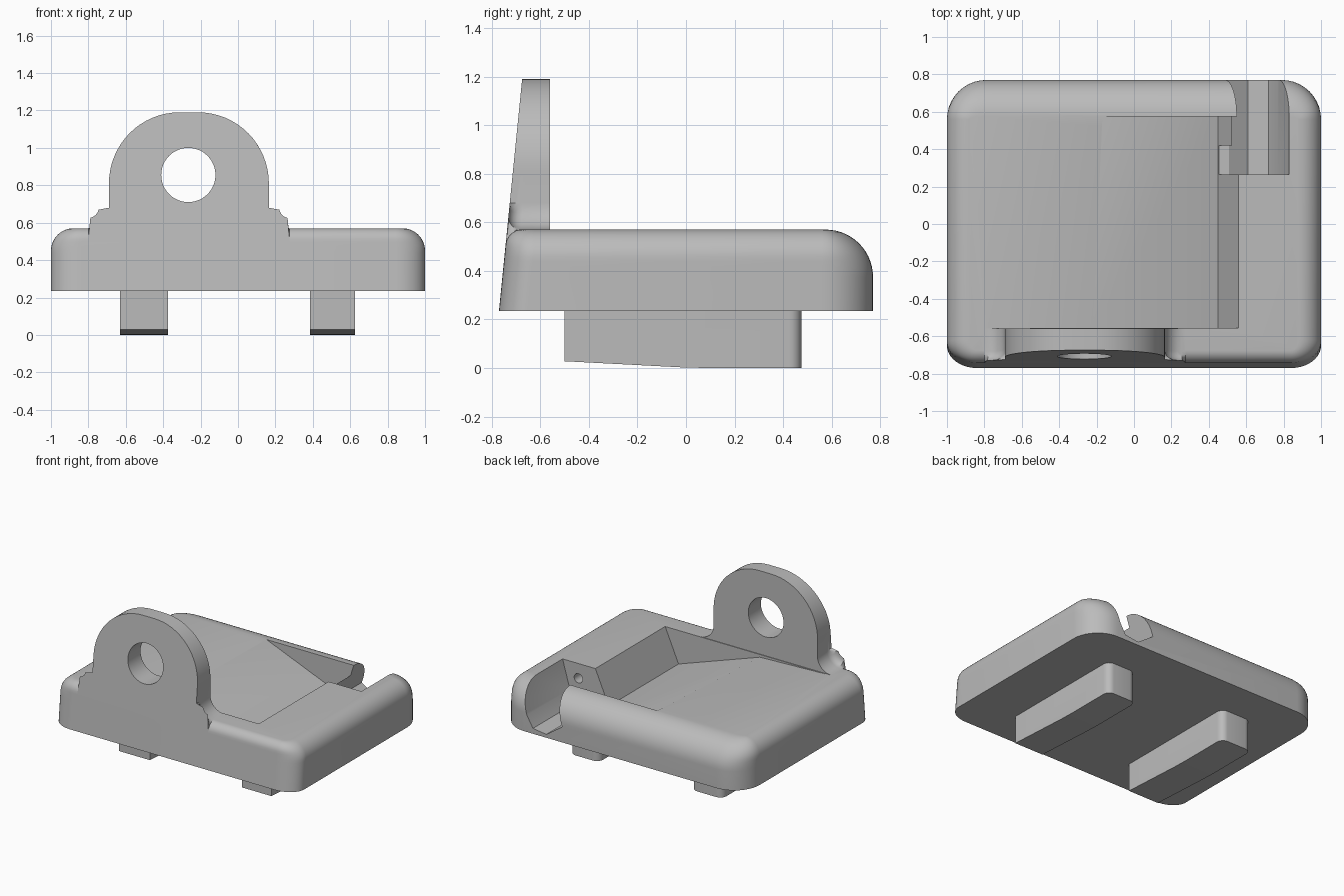
import bpy
import bmesh
from math import sin, cos, pi, sqrt, radians

if "Cube" in bpy.data.objects:
    bpy.data.objects.remove(bpy.data.objects["Cube"], do_unlink=True)

grey = bpy.data.materials.new("plain grey")
grey.use_nodes = True
COLOUR = (0.5, 0.5, 0.5, 1)
grey.diffuse_color = COLOUR
grey.node_tree.nodes["Principled BSDF"].inputs["Base Color"].default_value = COLOUR

BASE, TOP = 0.235, 0.57          # underside and top of the body
FRONT, BACK = -0.77, 0.77


def front_y(z):
    """Leaning front face."""
    return FRONT + 0.1 * (z - BASE)


def arc(cx, cz, rx, rz, a0, a1, n=10):
    return [(cx + rx * cos(radians(a0 + (a1 - a0) * i / n)),
             cz + rz * sin(radians(a0 + (a1 - a0) * i / n))) for i in range(n + 1)]


def finish(bm, name):
    bmesh.ops.recalc_face_normals(bm, faces=bm.faces)
    mesh = bpy.data.meshes.new(name)
    bm.to_mesh(mesh)
    bm.free()
    mesh.materials.append(grey)
    obj = bpy.data.objects.new(name, mesh)
    bpy.context.collection.objects.link(obj)
    return obj


def loft(rings):
    """Skin a stack of equal rings and close both ends."""
    bm = bmesh.new()
    rows = [[bm.verts.new(p) for p in ring] for ring in rings]
    n = len(rows[0])
    for a, b in zip(rows, rows[1:]):
        for i in range(n):
            j = (i + 1) % n
            bm.faces.new((a[i], a[j], b[j], b[i]))
    bm.faces.new(rows[0])
    bm.faces.new(rows[-1])
    return bm


def prism(profile, y0, y1, profile_end=None):
    """Extrude an xz profile along y."""
    end = profile_end or profile
    return loft([[(x, y0, z) for x, z in profile], [(x, y1, z) for x, z in end]])


def combine(obj, other, operation):
    mod = obj.modifiers.new(operation.lower(), "BOOLEAN")
    mod.operation, mod.solver, mod.object = operation, "EXACT", other
    bpy.context.view_layer.objects.active = obj
    bpy.ops.object.modifier_apply(modifier=mod.name)
    bpy.data.objects.remove(other, do_unlink=True)


def smooth(obj):
    bpy.ops.object.select_all(action="DESELECT")
    obj.select_set(True)
    bpy.context.view_layer.objects.active = obj
    bpy.ops.object.shade_smooth_by_angle(angle=radians(30))


# Body: rounded rectangles that shrink towards the top
def inset(z, r):
    h = max(0, z - (TOP - r))
    return r - sqrt(max(0, r * r - h * h))


def body_ring(z):
    side, back, front = inset(z, 0.12), inset(z, 0.195), inset(z, 0.06)
    hx, yb, yf = 1 - side, BACK - back, front_y(z) + front
    bx, by = 0.21 - side, 0.21 - back
    fx, fy = 0.16 - side, 0.12 - front
    pts = arc(hx - bx, yb - by, bx, by, 0, 90)
    pts += arc(-hx + bx, yb - by, bx, by, 90, 180)
    pts += arc(-hx + fx, yf + fy, fx, fy, 180, 270)
    pts += arc(hx - fx, yf + fy, fx, fy, 270, 360)
    return [(x, y, z) for x, y in pts]


heights = [BASE] + [TOP - 0.195 + 0.195 * sin(pi / 2 * i / 14) for i in range(15)]
body = finish(loft([body_ring(z) for z in heights]), "body")

# Pocket with a floor that ramps down towards the right wall
lid = [(0.56, TOP), (0.56, 0.7), (-0.78, 0.7)]
near = [(-0.78, TOP), (-0.22, 0.55), (0.45, 0.32)] + lid
far = [(-0.78, TOP + 0.003), (-0.17, TOP + 0.001), (0.45, 0.32)] + lid
combine(body, finish(prism(near, -0.555, 0.575, far), "pocket_cutter"), "DIFFERENCE")

# Cable channel through the back edge, opening sideways into the pocket
channel = [(0.83, 0.7), (0.83, TOP), (0.77, 0.36), (0.72, 0.275), (0.61, 0.26),
           (0.48, 0.35), (0.55, TOP), (0.55, 0.7)]
combine(body, finish(prism(channel, 0.265, 0.9), "channel_cutter"), "DIFFERENCE")
opening = [(0.44, 0.33), (0.62, 0.33), (0.62, 0.7), (0.44, 0.7)]
combine(body, finish(prism(opening, 0.265, 0.42), "opening_cutter"), "DIFFERENCE")
screw = arc(0.70, 0.46, 0.035, 0.035, 0, 345, 23)
combine(body, finish(prism(screw, 0.1, 0.3), "screw_hole_cutter"), "DIFFERENCE")

# Upright lug: rounded top, flared foot, rounded front rim
LUG_X, HALF, FLARE = -0.2625, 0.4275, 0.11
right_half = [(HALF + FLARE, 0.45)]
right_half += arc(HALF + FLARE, TOP + FLARE, FLARE, FLARE, 270, 180, 8)
right_half += arc(0.05, 0.81, HALF - 0.05, 0.38, 0, 90, 16)
outline = [(LUG_X + x, z) for x, z in right_half]
outline += [(LUG_X - x, z) for x, z in reversed(right_half)]
bm = prism(outline, FRONT, -0.56)
for v in bm.verts:
    if v.co.y < -0.6:
        v.co.y = front_y(v.co.z)
rim = [e for e in bm.edges
       if all(v.co.y < -0.6 and v.co.z > TOP - 0.01 for v in e.verts)]
bmesh.ops.bevel(bm, geom=rim, offset=0.055, segments=5, profile=0.5, affect="EDGES")
lug = finish(bm, "lug")
hole = arc(LUG_X - 0.003, 0.855, 0.145, 0.145, 0, 352.5, 47)
combine(lug, finish(prism(hole, -1, 0), "lug_hole_cutter"), "DIFFERENCE")
combine(body, lug, "UNION")
smooth(body)

# Two feet with a chamfered underside and rounded back corners
for name, x0, x1 in (("right_foot", -0.63, -0.375), ("left_foot", 0.385, 0.625)):
    side_profile = [(-0.5, BASE + 0.01), (-0.5, 0.028), (-0.02, 0.003),
                    (0.1, 0), (0.475, 0), (0.475, BASE + 0.01)]
    bm = loft([[(x, y, z) for y, z in side_profile] for x in (x0, x1)])
    corners = [e for e in bm.edges
               if all(v.co.y > 0.47 for v in e.verts)
               and abs(e.verts[0].co.z - e.verts[1].co.z) > 0.1]
    bmesh.ops.bevel(bm, geom=corners, offset=0.05, segments=6, profile=0.5, affect="EDGES")
    smooth(finish(bm, name))
